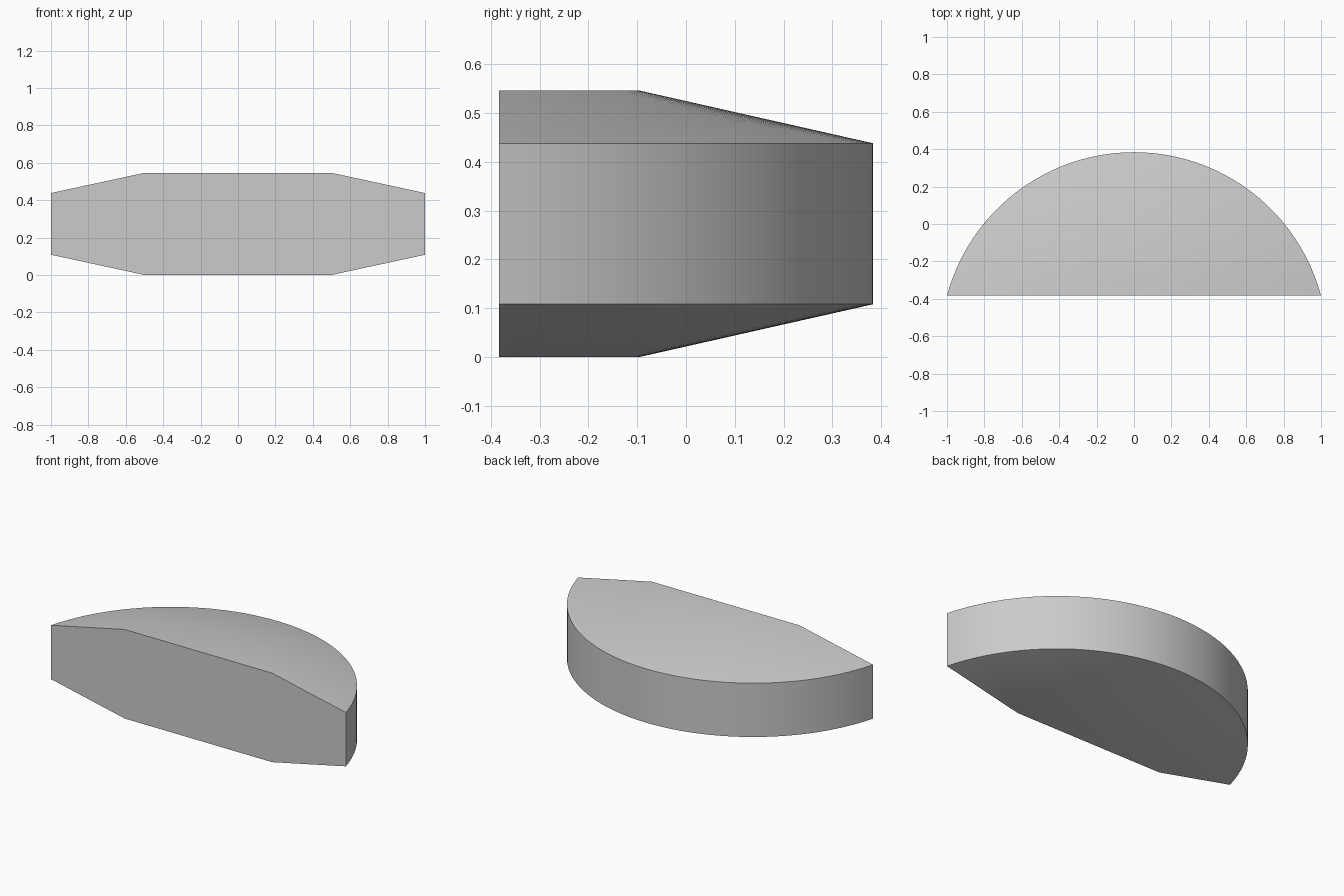
import bpy
import bmesh
from math import cos, sin, radians

cube = bpy.data.objects.get("Cube")
if cube:
    bpy.data.objects.remove(cube, do_unlink=True)

SEGMENTS = 48
FRONT_Y = -0.3835
HEIGHT = 0.546
RIM = 0.108  # height of the bevel at top and bottom

grey = bpy.data.materials.new("light grey")
grey.use_nodes = True
colour = (0.6, 0.6, 0.6, 1)
grey.diffuse_color = colour
grey.node_tree.nodes["Principled BSDF"].inputs["Base Color"].default_value = colour


def arc(bm, half_width, start, z):
    """Arc standing on the flat front, from +x round the back to -x."""
    a0 = radians(start)
    radius = half_width / cos(a0)
    centre = FRONT_Y - radius * sin(a0)
    verts = []
    for i in range(SEGMENTS + 1):
        a = a0 + radians(180 - 2 * start) * i / SEGMENTS
        verts.append(bm.verts.new((radius * cos(a), centre + radius * sin(a), z)))
    return verts


bm = bmesh.new()
# Stacked arcs: flat bottom, lower rim, upper rim, flat top
rings = [
    arc(bm, 0.5, 30, 0),
    arc(bm, 1.0, 15, RIM),
    arc(bm, 1.0, 15, HEIGHT - RIM),
    arc(bm, 0.5, 30, HEIGHT),
]
# Sloped bevels and curved back wall
for low, high in zip(rings, rings[1:]):
    for i in range(SEGMENTS):
        bm.faces.new((low[i], low[i + 1], high[i + 1], high[i]))
# Flat caps and the flat front
bm.faces.new(rings[0])
bm.faces.new(rings[-1])
bm.faces.new([r[0] for r in rings] + [r[-1] for r in reversed(rings)])
bmesh.ops.recalc_face_normals(bm, faces=bm.faces)

mesh = bpy.data.meshes.new("bevelled_segment")
bm.to_mesh(mesh)
bm.free()
mesh.materials.append(grey)
segment = bpy.data.objects.new("bevelled_segment", mesh)
bpy.context.collection.objects.link(segment)

# Soft curved wall and bevels, crisp rims
bpy.ops.object.select_all(action="DESELECT")
segment.select_set(True)
bpy.context.view_layer.objects.active = segment
bpy.ops.object.shade_smooth_by_angle(angle=radians(30))
